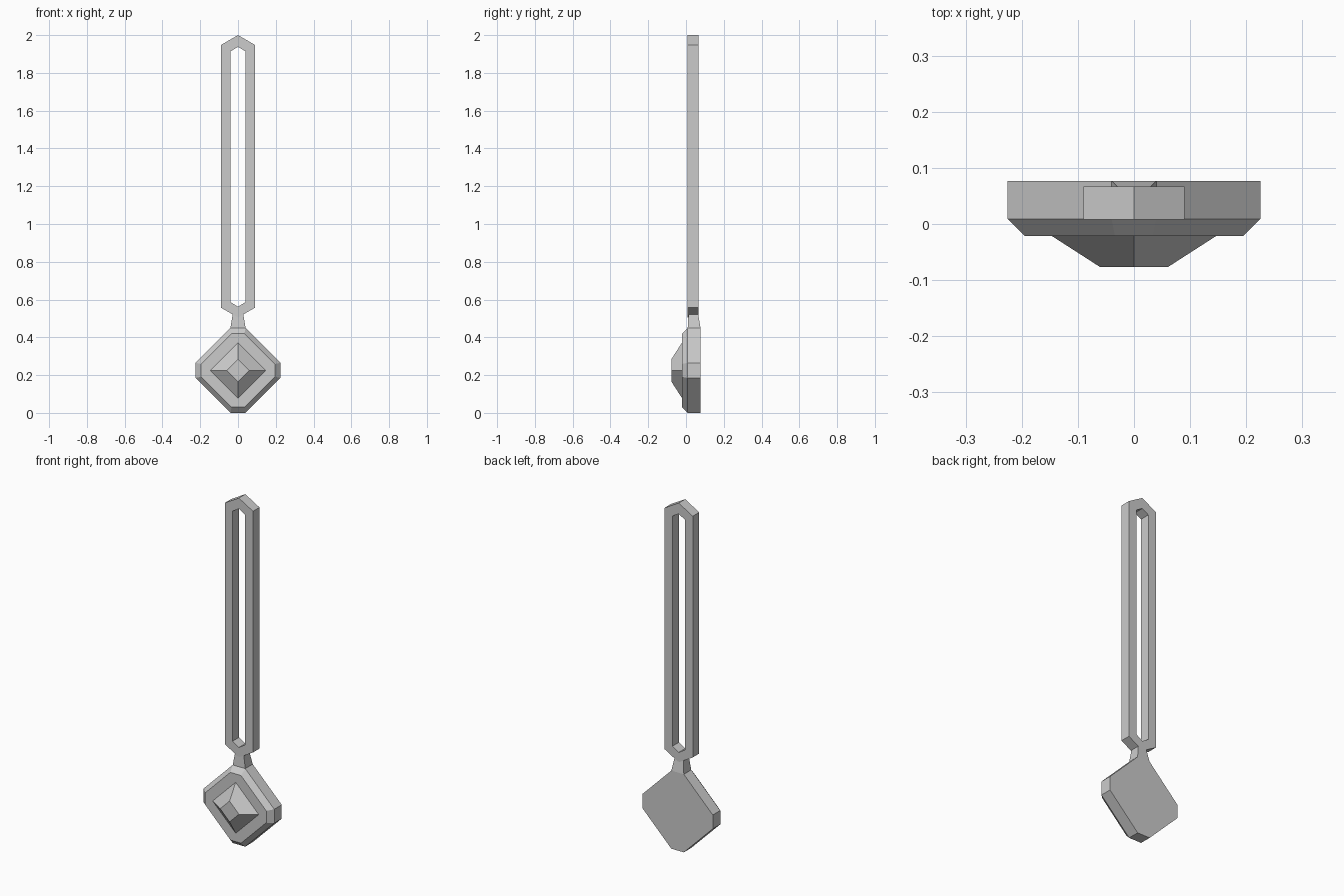
import bpy
import bmesh

cube = bpy.data.objects.get("Cube")
if cube:
    bpy.data.objects.remove(cube, do_unlink=True)

grey = bpy.data.materials.new("plain grey")
grey.use_nodes = True
COLOUR = (0.6, 0.6, 0.6, 1)
grey.diffuse_color = COLOUR
grey.node_tree.nodes["Principled BSDF"].inputs["Base Color"].default_value = COLOUR

CENTRE_Z = 0.225


def octagon(r, c):
    """Diamond of half width r with its corners cut to half length c."""
    return [(c, CENTRE_Z + r), (r, CENTRE_Z + c), (r, CENTRE_Z - c), (c, CENTRE_Z - r),
            (-c, CENTRE_Z - r), (-r, CENTRE_Z - c), (-r, CENTRE_Z + c), (-c, CENTRE_Z + r)]


def diamond(r):
    return [(0, CENTRE_Z + r), (r, CENTRE_Z), (0, CENTRE_Z - r), (-r, CENTRE_Z)]


def slot(w, low_tip, low, high, high_tip):
    """Long hexagon with pointed ends."""
    return [(0, high_tip), (w, high), (w, low), (0, low_tip), (-w, low), (-w, high)]


def at_depth(profile, y):
    return [(x, y, z) for x, z in profile]


def loft(name, rings, closed=False):
    """Bridge rings of equal length; cap the ends or join last to first."""
    bm = bmesh.new()
    loops = [[bm.verts.new(p) for p in ring] for ring in rings]
    pairs = list(zip(loops, loops[1:]))
    if closed:
        pairs.append((loops[-1], loops[0]))
    else:
        bm.faces.new(loops[0])
        bm.faces.new(loops[-1])
    for a, b in pairs:
        for i in range(len(a)):
            j = (i + 1) % len(a)
            bm.faces.new((a[i], a[j], b[j], b[i]))
    bmesh.ops.recalc_face_normals(bm, faces=bm.faces)
    mesh = bpy.data.meshes.new(name)
    bm.to_mesh(mesh)
    bm.free()
    mesh.materials.append(grey)
    obj = bpy.data.objects.new(name, mesh)
    bpy.context.collection.objects.link(obj)
    return obj


# Pendant body with a bevelled front rim
body = octagon(0.225, 0.04)
loft("pendant_body", [at_depth(body, 0.077), at_depth(body, 0.009),
                      at_depth(octagon(0.195, 0.034), -0.021)])

# Raised, flat-topped pyramid on the front
loft("pendant_stud", [at_depth(diamond(0.147), -0.021), at_depth(diamond(0.06), -0.077)])

# Long open loop
outer = slot(0.09, 0.505, 0.557, 1.948, 2.0)
inner = slot(0.04, 0.562, 0.587, 1.914, 1.938)
loft("long_loop", [at_depth(outer, 0.008), at_depth(outer, 0.067),
                   at_depth(inner, 0.067), at_depth(inner, 0.008)], closed=True)


# Tapered neck joining the pendant to the loop
def neck_ring(w, front, back, z):
    return [(-w, front, z), (w, front, z), (w, back, z), (-w, back, z)]


loft("neck", [neck_ring(0.04, 0.009, 0.077, 0.449), neck_ring(0.028, 0.013, 0.065, 0.521)])
